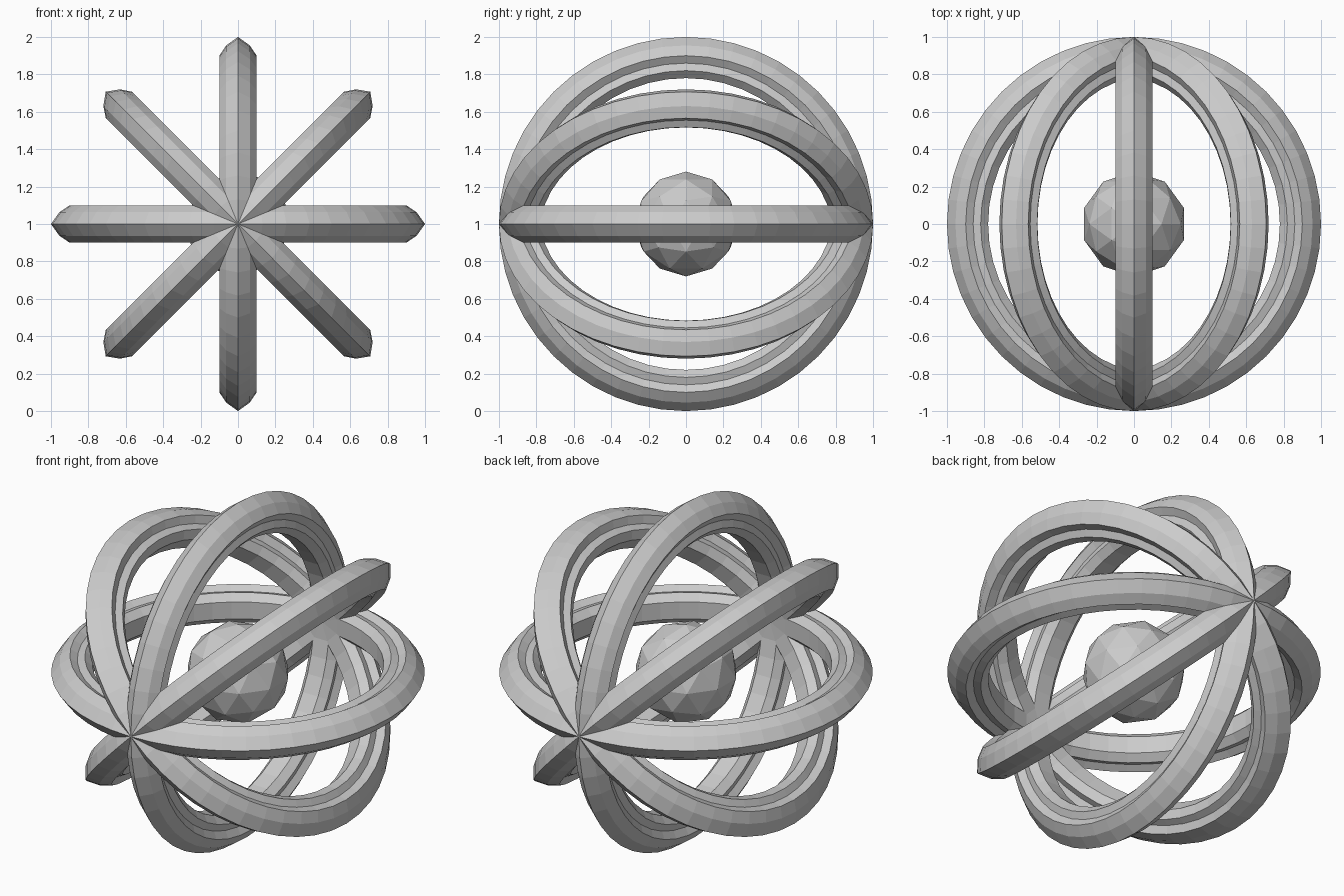
import bpy, bmesh
from math import pi, radians
from mathutils import Matrix

CENTRE = (0, 0, 1)
SEGMENTS = 48

cube = bpy.data.objects.get("Cube")
if cube:
    bpy.data.objects.remove(cube, do_unlink=True)

# Half cross-section of a ring (radius, half width), outer ridge to inner lip
half = [(1.0, 0), (0.955, 0.063), (0.9, 0.1), (0.86, 0.075), (0.82, 0.088), (0.78, 0.05)]
profile = half + [(r, -w) for r, w in reversed(half[1:])]


def add_ring(name, angle):
    """Revolve the profile, then tilt the ring about the front-to-back axis."""
    bm = bmesh.new()
    verts = [bm.verts.new((r, 0, w)) for r, w in profile]
    edges = [bm.edges.new((v, verts[i - 1])) for i, v in enumerate(verts)]
    bmesh.ops.spin(bm, geom=verts + edges, cent=(0, 0, 0), axis=(0, 0, 1),
                   angle=2 * pi, steps=SEGMENTS, use_merge=False)
    bmesh.ops.remove_doubles(bm, verts=bm.verts, dist=0.0005)
    bmesh.ops.recalc_face_normals(bm, faces=bm.faces)
    bmesh.ops.rotate(bm, verts=bm.verts, cent=(0, 0, 0),
                     matrix=Matrix.Rotation(angle, 3, 'Y'))
    mesh = bpy.data.meshes.new(name)
    bm.to_mesh(mesh)
    bm.free()
    ring = bpy.data.objects.new(name, mesh)
    ring.location = CENTRE
    bpy.context.collection.objects.link(ring)


# Four rings crossing at the front and back poles
for name, degrees in (("horizontal_ring", 0), ("left_tilted_ring", 45),
                      ("vertical_ring", 90), ("right_tilted_ring", 135)):
    add_ring(name, radians(degrees))

# Faceted core
bpy.ops.mesh.primitive_ico_sphere_add(subdivisions=2, radius=0.28, location=CENTRE)
bpy.context.object.name = "core"
